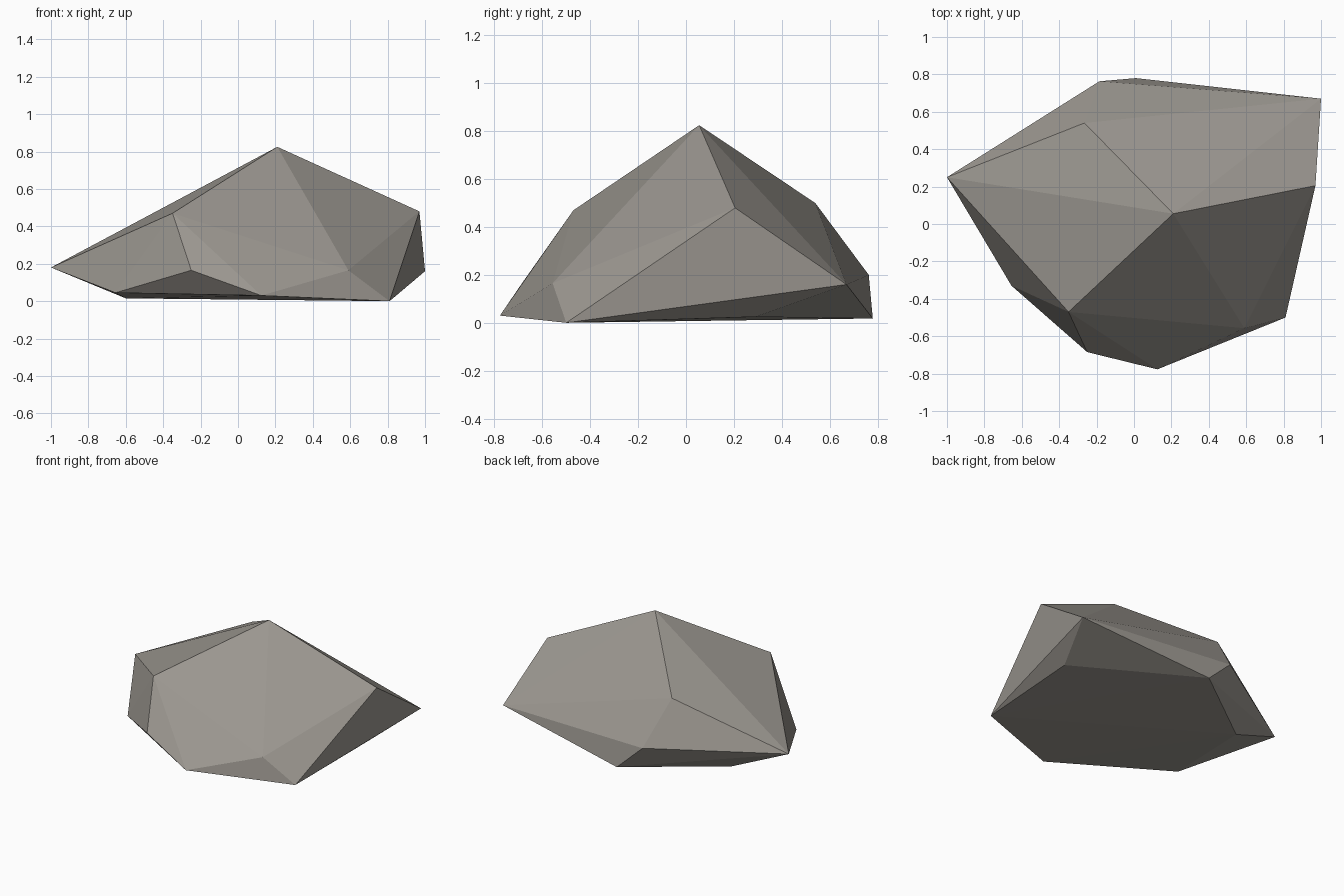
import bpy, bmesh

if "Cube" in bpy.data.objects:
    bpy.data.objects.remove(bpy.data.objects["Cube"])

# One stone colour
stone = bpy.data.materials.new("warm grey stone")
stone.diffuse_color = (0.33, 0.31, 0.28, 1)
stone.use_nodes = True
stone.node_tree.nodes["Principled BSDF"].inputs["Base Color"].default_value = stone.diffuse_color

# Corners of the faceted boulder, grouped by height
peak = [(0.21, 0.055, 0.825)]
shoulders = [(-0.35, -0.47, 0.47), (0.97, 0.205, 0.48), (-0.265, 0.54, 0.50)]
waist = [(-1.0, 0.25, 0.18), (-0.25, -0.685, 0.165), (0.59, -0.557, 0.165),
         (1.0, 0.67, 0.16), (0.01, 0.757, 0.20)]
waist[-1] = (-0.185, 0.763, 0.20)
base = [(-0.655, -0.33, 0.045), (0.125, -0.777, 0.03), (0.81, -0.5, 0.0),
        (0.84, 0.29, 0.025), (0.01, 0.78, 0.018), (-0.60, 0.33, 0.015)]

# Boulder: convex hull around the corners, flat shaded
bm = bmesh.new()
for co in peak + shoulders + waist + base:
    bm.verts.new(co)
bmesh.ops.convex_hull(bm, input=bm.verts[:])
bmesh.ops.recalc_face_normals(bm, faces=bm.faces[:])
mesh = bpy.data.meshes.new("boulder")
bm.to_mesh(mesh)
bm.free()
mesh.materials.append(stone)
boulder = bpy.data.objects.new("boulder", mesh)
bpy.context.collection.objects.link(boulder)
